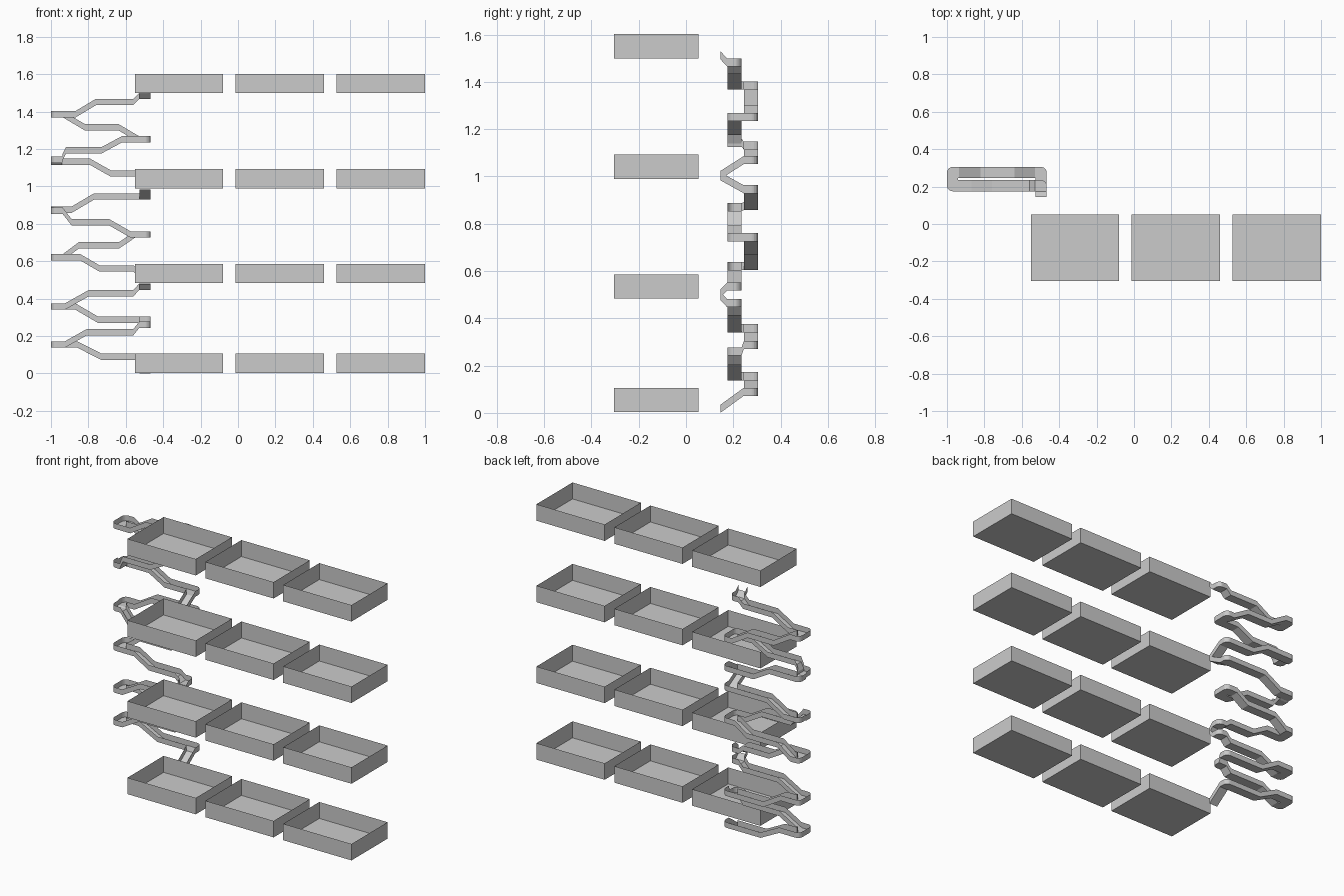
import bpy, bmesh
from mathutils import Vector

if "Cube" in bpy.data.objects:
    bpy.data.objects.remove(bpy.data.objects["Cube"])

W, H = 0.03, 0.034            # channel half width and wall height
FRONT, BACK = 0.205, 0.275    # the two lanes of the track
LEFT, RIGHT, OUT = -0.97, -0.497, 0.145


def make_object(name, bm):
    mesh = bpy.data.meshes.new(name)
    bm.to_mesh(mesh)
    bm.free()
    obj = bpy.data.objects.new(name, mesh)
    bpy.context.collection.objects.link(obj)


def tray(name, x, z, w=0.473, y0=-0.305, y1=0.052, h=0.103):
    """Thin sheet box without a lid."""
    bm = bmesh.new()
    corners = [(x, y0), (x + w, y0), (x + w, y1), (x, y1)]
    low = [bm.verts.new((a, b, z)) for a, b in corners]
    top = [bm.verts.new((a, b, z + h)) for a, b in corners]
    bm.faces.new(low[::-1])
    for i in range(4):
        j = (i + 1) % 4
        bm.faces.new((low[i], low[j], top[j], top[i]))
    make_object(name, bm)


def channel(name, path):
    """U-shaped channel along a path; round outside and sharp inside at turns."""
    pts = [Vector(p[:2]) for p in path]
    dirs = [(b - a).normalized() for a, b in zip(pts, pts[1:])]
    rails = []
    for i, p in enumerate(pts):
        z = path[i][2]
        d1, d2 = dirs[max(i - 1, 0)], dirs[min(i, len(dirs) - 1)]
        n1, n2 = Vector((-d1.y, d1.x)) * W, Vector((-d2.y, d2.x)) * W
        turn = d1.x * d2.y - d1.y * d2.x
        if abs(turn) < 0.01:
            rails.append((p + n1, p - n1, z))
            continue
        s = 1 if turn > 0 else -1
        inner = p + (n1 + n2) * s
        outer = [p - d1 * W - n1 * s]
        for k in range(7):
            t = k / 6
            outer.append(p - s * W * (n1 * (1 - t) + n2 * t).normalized() if k not in (0, 6)
                         else p - s * (n1 if k == 0 else n2))
        outer.append(p + d2 * W - n2 * s)
        rails += [(inner, o, z) if s > 0 else (o, inner, z) for o in outer]
    bm = bmesh.new()
    rows = []
    for l, r, z in rails:
        rows.append([bm.verts.new((q.x, q.y, zz)) for q, zz in
                     ((l, z + H), (l, z), (r, z), (r, z + H))])
    for a, b in zip(rows, rows[1:]):
        for k in range(3):
            bm.faces.new((a[k], a[k + 1], b[k + 1], b[k]))
    bmesh.ops.remove_doubles(bm, verts=bm.verts, dist=1e-5)
    make_object(name, bm)


def lane(y, *xz):
    return [(x, y, z) for x, z in xz]


def outlet(z_out, y_start, z_start):
    return [(RIGHT, OUT, z_out), (RIGHT, y_start, z_start)]


# storage trays
for row, z in enumerate((0.003, 0.483, 0.989, 1.499)):
    for col in range(3):
        tray(f"tray_{row}_{col}", -0.552 + 0.5395 * col, z)

# lower track
channel("lower_track",
        outlet(0.0, 0.244, 0.072)
        + lane(BACK, (RIGHT, .072), (-.73, .072), (-.86, .138), (LEFT, .138))
        + lane(FRONT, (LEFT, .138), (-.925, .138), (-.81, .203), (-.56, .203), (-.528, .243), (RIGHT, .243))
        + lane(BACK, (RIGHT, .271), (-.75, .271), (-.87, .341), (LEFT, .341))
        + lane(FRONT, (LEFT, .341), (-.925, .341), (-.8, .411), (-.56, .411), (-.528, .447), (RIGHT, .447))
        + outlet(0.478, 0.174, 0.447)[::-1])

# middle track
channel("middle_track",
        outlet(0.488, 0.174, 0.518)
        + lane(FRONT, (RIGHT, .518), (-.528, .518), (-.56, .544), (-.74, .544), (-.845, .605), (LEFT, .605))
        + lane(BACK, (LEFT, .605), (-.935, .605), (-.85, .669), (-.635, .669), (-.55, .726), (RIGHT, .726))
        + lane(FRONT, (RIGHT, .726), (-.575, .726), (-.69, .792), (-.89, .792), (-.938, .853), (LEFT, .853))
        + lane(BACK, (LEFT, .858), (-.89, .858), (-.77, .929), (RIGHT, .929))
        + outlet(0.984, 0.244, 0.929)[::-1])

# upper track
channel("upper_track",
        outlet(0.989, 0.244, 1.052)
        + lane(BACK, (RIGHT, 1.052), (-.68, 1.052), (-.79, 1.114), (LEFT, 1.114))
        + lane(FRONT, (LEFT, 1.125), (-.938, 1.14), (-.92, 1.176), (-.73, 1.176), (-.62, 1.235), (RIGHT, 1.235))
        + lane(BACK, (RIGHT, 1.235), (-.53, 1.235), (-.64, 1.3), (-.82, 1.3), (-.935, 1.368), (LEFT, 1.368))
        + lane(FRONT, (LEFT, 1.368), (-.87, 1.368), (-.76, 1.434), (-.56, 1.434), (-.528, 1.466), (RIGHT, 1.466))
        + outlet(1.496, 0.174, 1.466)[::-1])
